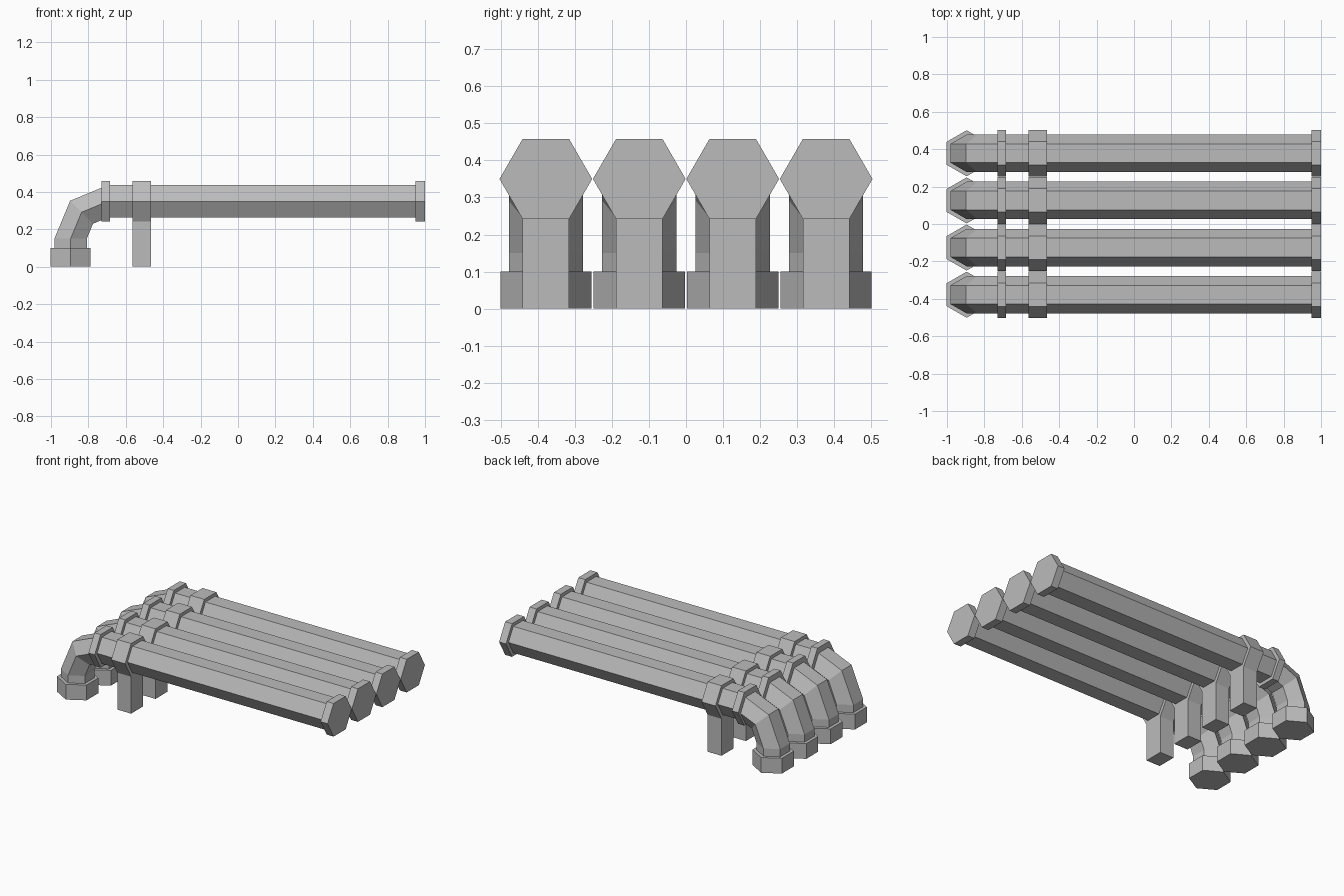
import bpy, bmesh
from math import cos, sin, radians
from mathutils import Vector

cube = bpy.data.objects.get("Cube")
if cube:
    bpy.data.objects.remove(cube, do_unlink=True)

metal = bpy.data.materials.new("grey metal")
metal.use_nodes = True
grey = (0.5, 0.5, 0.5, 1)
metal.diffuse_color = grey
metal.node_tree.nodes["Principled BSDF"].inputs["Base Color"].default_value = grey

PIPE_Z = 0.35
BASE_X = -0.895
BEND = 0.2
PIPE_R = 0.1
COLLAR_R = 0.125


def finish(name, bm):
    bmesh.ops.recalc_face_normals(bm, faces=bm.faces)
    mesh = bpy.data.meshes.new(name)
    bm.to_mesh(mesh)
    bm.free()
    mesh.materials.append(metal)
    obj = bpy.data.objects.new(name, mesh)
    bpy.context.collection.objects.link(obj)
    return obj


def hex_sweep(name, y, radius, path):
    """Hexagonal tube through (x, z, tilt) stations; tilt 0 is upright, 90 is level."""
    bm = bmesh.new()
    rings = []
    for x, z, tilt in path:
        t = radians(tilt)
        out = Vector((-cos(t), 0, sin(t)))
        side = Vector((0, 1, 0))
        ring = []
        for i in range(6):
            a = radians(60 * i)
            p = Vector((x, y, z)) + radius * (side * cos(a) + out * sin(a))
            ring.append(bm.verts.new(p))
        rings.append(ring)
    for a, b in zip(rings, rings[1:]):
        for i in range(6):
            j = (i + 1) % 6
            bm.faces.new((a[i], a[j], b[j], b[i]))
    bm.faces.new(rings[0])
    bm.faces.new(rings[-1])
    return finish(name, bm)


def collar(name, y, x0, x1):
    hex_sweep(name, y, COLLAR_R, [(x0, PIPE_Z, 90), (x1, PIPE_Z, 90)])


def box(name, center, size):
    bm = bmesh.new()
    bmesh.ops.create_cube(bm, size=1)
    bmesh.ops.scale(bm, vec=size, verts=bm.verts)
    bmesh.ops.translate(bm, vec=center, verts=bm.verts)
    finish(name, bm)


# Pipe centre line: short riser, two-segment elbow, long straight run
bend_x, bend_z = BASE_X + BEND, PIPE_Z - BEND
centre_line = [(BASE_X, 0.05, 0)]
for tilt in (0, 45, 90):
    t = radians(tilt)
    centre_line.append((bend_x - BEND * cos(t), bend_z + BEND * sin(t), tilt))
centre_line.append((0.97, PIPE_Z, 90))

for n in range(4):
    y = (n - 1.5) * 0.252
    tag = f"_{n + 1}"
    hex_sweep("pipe" + tag, y, PIPE_R, centre_line)
    hex_sweep("base_flange" + tag, y, COLLAR_R - 0.002, [(BASE_X, 0, 0), (BASE_X, 0.1, 0)])
    collar("elbow_collar" + tag, y, -0.73, -0.685)
    collar("support_clamp" + tag, y, -0.565, -0.465)
    collar("end_cap" + tag, y, 0.95, 1.0)
    # Leg is as wide as the flat underside of the clamp
    box("support_leg" + tag, (-0.515, y, 0.125), (0.1, COLLAR_R, 0.25))
